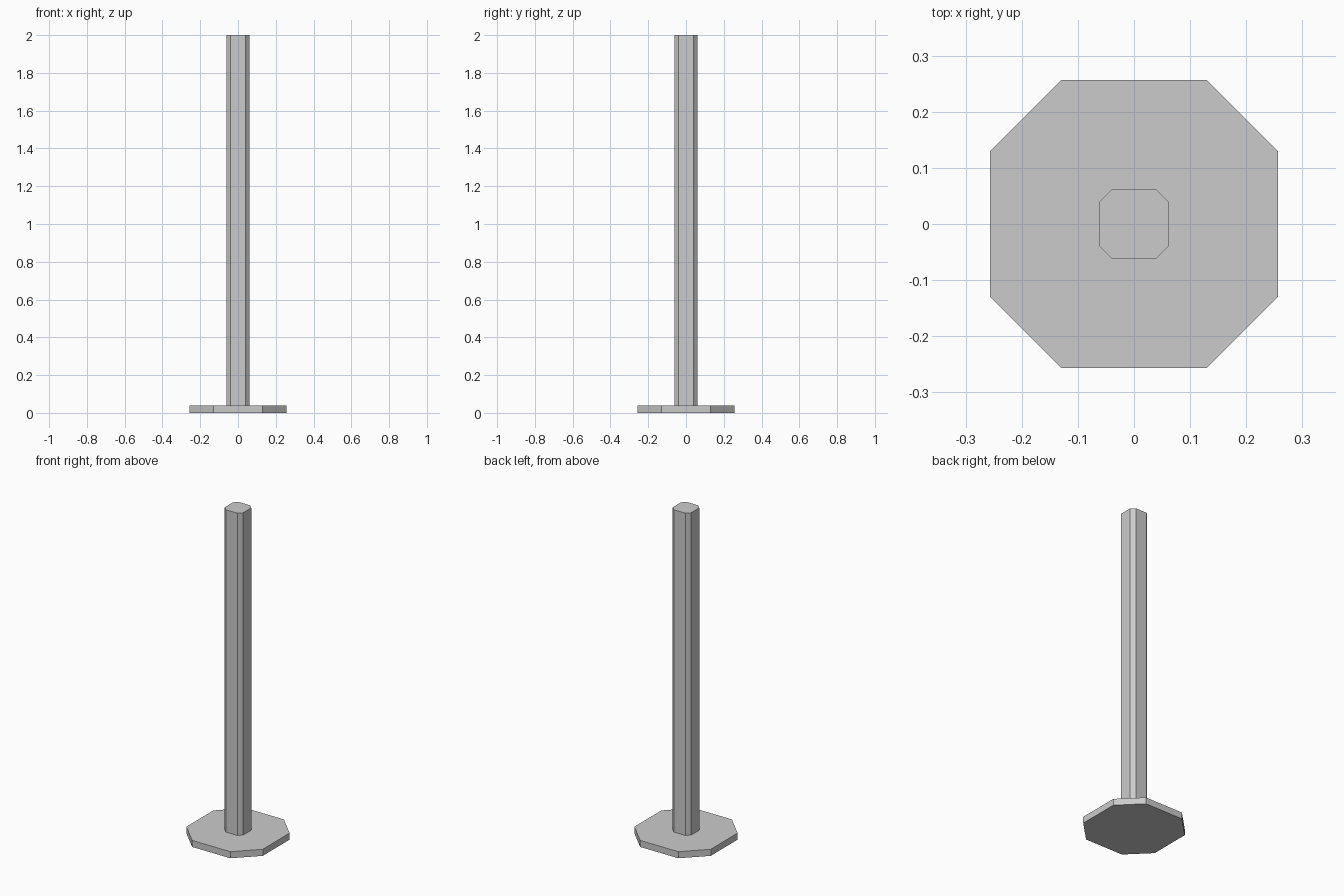
import bpy
import bmesh

if "Cube" in bpy.data.objects:
    bpy.data.objects.remove(bpy.data.objects["Cube"])


def chamfered_prism(name, half, flat, z0, z1):
    """Square prism with cut corners: half width, half length of each straight side."""
    outline = [(flat, -half), (half, -flat), (half, flat), (flat, half),
               (-flat, half), (-half, flat), (-half, -flat), (-flat, -half)]
    bm = bmesh.new()
    bottom = bm.faces.new([bm.verts.new((x, y, z0)) for x, y in outline])
    extruded = bmesh.ops.extrude_face_region(bm, geom=[bottom], use_keep_orig=True)
    top = [v for v in extruded["geom"] if isinstance(v, bmesh.types.BMVert)]
    bmesh.ops.translate(bm, verts=top, vec=(0, 0, z1 - z0))
    bmesh.ops.recalc_face_normals(bm, faces=bm.faces)
    mesh = bpy.data.meshes.new(name)
    bm.to_mesh(mesh)
    bm.free()
    obj = bpy.data.objects.new(name, mesh)
    bpy.context.collection.objects.link(obj)
    return obj


# Wide octagonal foot plate
chamfered_prism("base_plate", 0.257, 0.129, 0.0, 0.04)

# Tall post with narrow cut corners
chamfered_prism("post", 0.062, 0.039, 0.04, 2.0)
